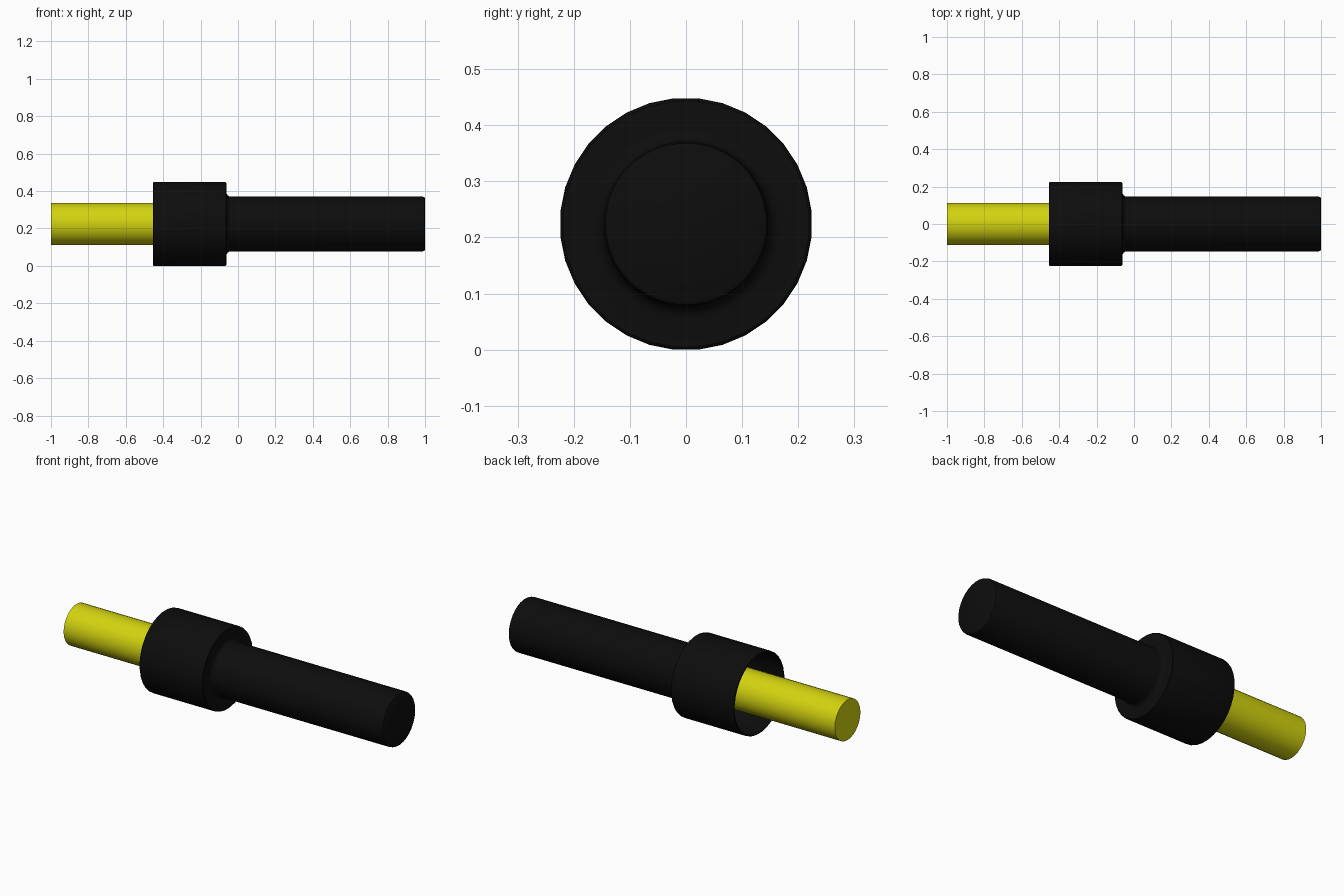
import bpy
import bmesh
import math

SIDES = 32
AXIS_HEIGHT = 0.224

cube = bpy.data.objects.get("Cube")
if cube:
    bpy.data.objects.remove(cube, do_unlink=True)


def make_material(name, color):
    mat = bpy.data.materials.new(name)
    mat.use_nodes = True
    mat.diffuse_color = color
    mat.node_tree.nodes["Principled BSDF"].inputs["Base Color"].default_value = color
    return mat


def lathe(name, profile, mat):
    """Turn (x, radius) points round the x axis and close both ends."""
    bm = bmesh.new()
    rings = []
    for x, r in profile:
        ring = []
        for i in range(SIDES):
            a = math.tau * (i + 0.5) / SIDES
            ring.append(bm.verts.new((x, r * math.cos(a), AXIS_HEIGHT + r * math.sin(a))))
        rings.append(ring)
    for a, b in zip(rings, rings[1:]):
        for i in range(SIDES):
            j = (i + 1) % SIDES
            bm.faces.new((a[i], a[j], b[j], b[i]))
    bm.faces.new(rings[0])
    bm.faces.new(rings[-1])
    bmesh.ops.recalc_face_normals(bm, faces=bm.faces)
    mesh = bpy.data.meshes.new(name)
    bm.to_mesh(mesh)
    bm.free()
    mesh.materials.append(mat)
    obj = bpy.data.objects.new(name, mesh)
    bpy.context.collection.objects.link(obj)
    bpy.ops.object.select_all(action="DESELECT")
    obj.select_set(True)
    bpy.context.view_layer.objects.active = obj
    bpy.ops.object.shade_smooth_by_angle(angle=math.radians(35))
    return obj


black = make_material("black rubber", (0.004, 0.004, 0.004, 1))
yellow = make_material("yellow plastic", (0.65, 0.65, 0.005, 1))

# Hollow collar: cup floor, inner wall, rounded lip, outer wall and shoulder
shell = [(-0.08, 0.217), (-0.452, 0.217), (-0.455, 0.220), (-0.452, 0.224),
         (-0.448, 0.225), (-0.069, 0.225), (-0.065, 0.224), (-0.062, 0.220)]

# Fillet from the shoulder into the handle
FILLET = 0.024
for step in range(5):
    a = math.pi / 2 * step / 4
    shell.append((-0.062 + FILLET * (1 - math.cos(a)),
                  0.147 + FILLET * (1 - math.sin(a))))

# Handle with a small bevel at its closed end
shell += [(0.988, 0.147), (0.996, 0.144), (1.0, 0.137)]
lathe("collar_and_handle", shell, black)

# Rod standing on the cup floor
lathe("rod", [(-1.0, 0.113), (-0.075, 0.113)], yellow)
